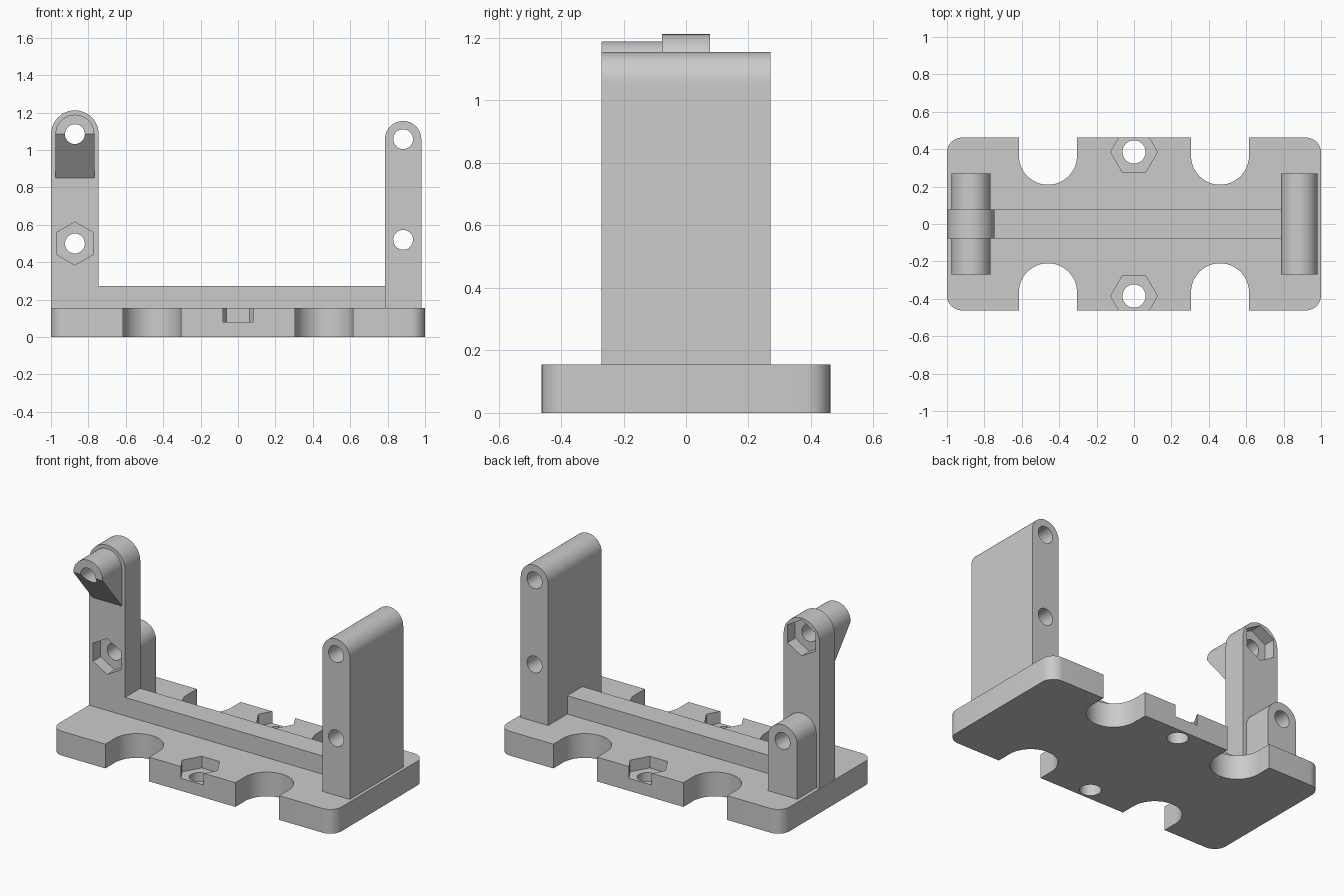
import bpy, bmesh
from math import pi, cos, sin, radians
from mathutils import Vector

default = bpy.data.objects.get("Cube")
if default:
    bpy.data.objects.remove(default, do_unlink=True)

GREY = bpy.data.materials.new("plain grey")
GREY.use_nodes = True
COLOUR = (0.6, 0.6, 0.6, 1)
GREY.diffuse_color = COLOUR
GREY.node_tree.nodes["Principled BSDF"].inputs["Base Color"].default_value = COLOUR

HALF = 0.077       # half thickness of the thin post and the rib
REACH = 0.27       # half depth of the wide post
BASE_TOP = 0.155
POST_X, POST_TOP, POST_LOW = -0.872, 1.085, 0.5
WIDE_X, WIDE_TOP, WIDE_LOW = 0.883, 1.058, 0.52
HOLE = 0.053


def arc(cx, cy, r, start, end, steps=24):
    """Points along an arc, angles in degrees."""
    angles = [radians(start + (end - start) * i / steps) for i in range(steps + 1)]
    return [(cx + r * cos(a), cy + r * sin(a)) for a in angles]


def ring(cx, cy, r, sides, turn=0):
    return arc(cx, cy, r, turn, turn + 360, sides)[:-1]


def arch(cx, half_width, bottom, centre):
    """Upright bar outline with a fully rounded top."""
    return [(cx - half_width, bottom), (cx + half_width, bottom)] + arc(cx, centre, half_width, 0, 180)


def prism(name, outline, low, high, axis="z"):
    """Extrude an outline: xy along z, or xz along y."""
    bm = bmesh.new()
    place = (lambda p: (p[0], p[1], low)) if axis == "z" else (lambda p: (p[0], low, p[1]))
    face = bm.faces.new([bm.verts.new(place(p)) for p in outline])
    move = Vector((0, 0, high - low)) if axis == "z" else Vector((0, high - low, 0))
    new = bmesh.ops.extrude_face_region(bm, geom=[face])["geom"]
    bmesh.ops.translate(bm, vec=move, verts=[v for v in new if isinstance(v, bmesh.types.BMVert)])
    bmesh.ops.recalc_face_normals(bm, faces=bm.faces)
    mesh = bpy.data.meshes.new(name)
    bm.to_mesh(mesh)
    bm.free()
    mesh.materials.append(GREY)
    obj = bpy.data.objects.new(name, mesh)
    bpy.context.collection.objects.link(obj)
    return obj


def cut(obj, outline, low, high, axis="z"):
    """Subtract a prism from a part."""
    cutter = prism("cutter", outline, low, high, axis)
    mod = obj.modifiers.new("cut", "BOOLEAN")
    mod.operation, mod.solver, mod.object = "DIFFERENCE", "EXACT", cutter
    bpy.context.view_layer.objects.active = obj
    bpy.ops.object.modifier_apply(modifier=mod.name)
    bpy.data.objects.remove(cutter, do_unlink=True)


# Base plate: rounded corners and two U-shaped notches on each long side
LENGTH, DEPTH, CORNER = 1.0, 0.462, 0.08
front = arc(-LENGTH + CORNER, -DEPTH + CORNER, CORNER, 180, 270, 10)
for x in (-0.46, 0.46):
    r = 0.155
    front += [(x - r, -DEPTH)] + arc(x, -0.365, r, 180, 0) + [(x + r, -DEPTH)]
front += arc(LENGTH - CORNER, -DEPTH + CORNER, CORNER, 270, 360, 10)
base = prism("base_plate", front + [(-x, -y) for x, y in front], 0, BASE_TOP)

# Bolt holes with open nut pockets in the base
for y in (-0.385, 0.385):
    cut(base, ring(0, y, 0.062, 40), -0.1, 0.3)
    cut(base, ring(0, y, 0.125, 6), 0.08, 0.3)

# Rib between the posts
rib = prism("rib", [(-0.76, -HALF), (0.80, -HALF), (0.80, HALF), (-0.76, HALF)], BASE_TOP, 0.272)

# Wide post
wide_post = prism("wide_post", arch(WIDE_X, 0.097, BASE_TOP, WIDE_TOP), -REACH, REACH, "y")
for z in (WIDE_LOW, WIDE_TOP):
    cut(wide_post, ring(WIDE_X, z, HOLE, 40), -1, 1, "y")

# Thin post with a nut pocket in front (lower) and at the back (upper)
thin_post = prism("thin_post", arch(POST_X, 0.127, BASE_TOP, POST_TOP), -HALF, HALF, "y")
for z, low, high in ((POST_LOW, -0.2, 0), (POST_TOP, 0, 0.2)):
    cut(thin_post, ring(POST_X, z, HOLE, 40), -1, 1, "y")
    cut(thin_post, ring(POST_X, z, 0.115, 6, 30), low, high, "y")

# Rear boss behind the thin post
rear_boss = prism("rear_boss", arch(POST_X, 0.104, BASE_TOP, POST_LOW), HALF, REACH, "y")
cut(rear_boss, ring(POST_X, POST_LOW, HOLE, 40), -1, 1, "y")

# Upper boss in front of the thin post, sloped underneath
upper_boss = prism("upper_boss", arch(POST_X, 0.104, 0.85, POST_TOP), -REACH, -HALF, "y")
bm = bmesh.new()
bm.from_mesh(upper_boss.data)
slope = Vector((0, POST_TOP - 0.85, REACH - HALF))
cut_edges = bmesh.ops.bisect_plane(bm, geom=bm.verts[:] + bm.edges[:] + bm.faces[:], dist=1e-5,
                                   plane_co=(0, -REACH, POST_TOP), plane_no=slope, clear_inner=True)
bmesh.ops.holes_fill(bm, edges=[e for e in bm.edges if e.is_boundary])
bmesh.ops.recalc_face_normals(bm, faces=bm.faces)
bm.to_mesh(upper_boss.data)
bm.free()
cut(upper_boss, ring(POST_X, POST_TOP, HOLE, 40), -1, 1, "y")

# Smooth the curved walls, keep the edges sharp
bpy.ops.object.select_all(action="DESELECT")
for obj in (base, rib, wide_post, thin_post, rear_boss, upper_boss):
    obj.select_set(True)
    bpy.context.view_layer.objects.active = obj
bpy.ops.object.shade_smooth_by_angle(angle=radians(30))
